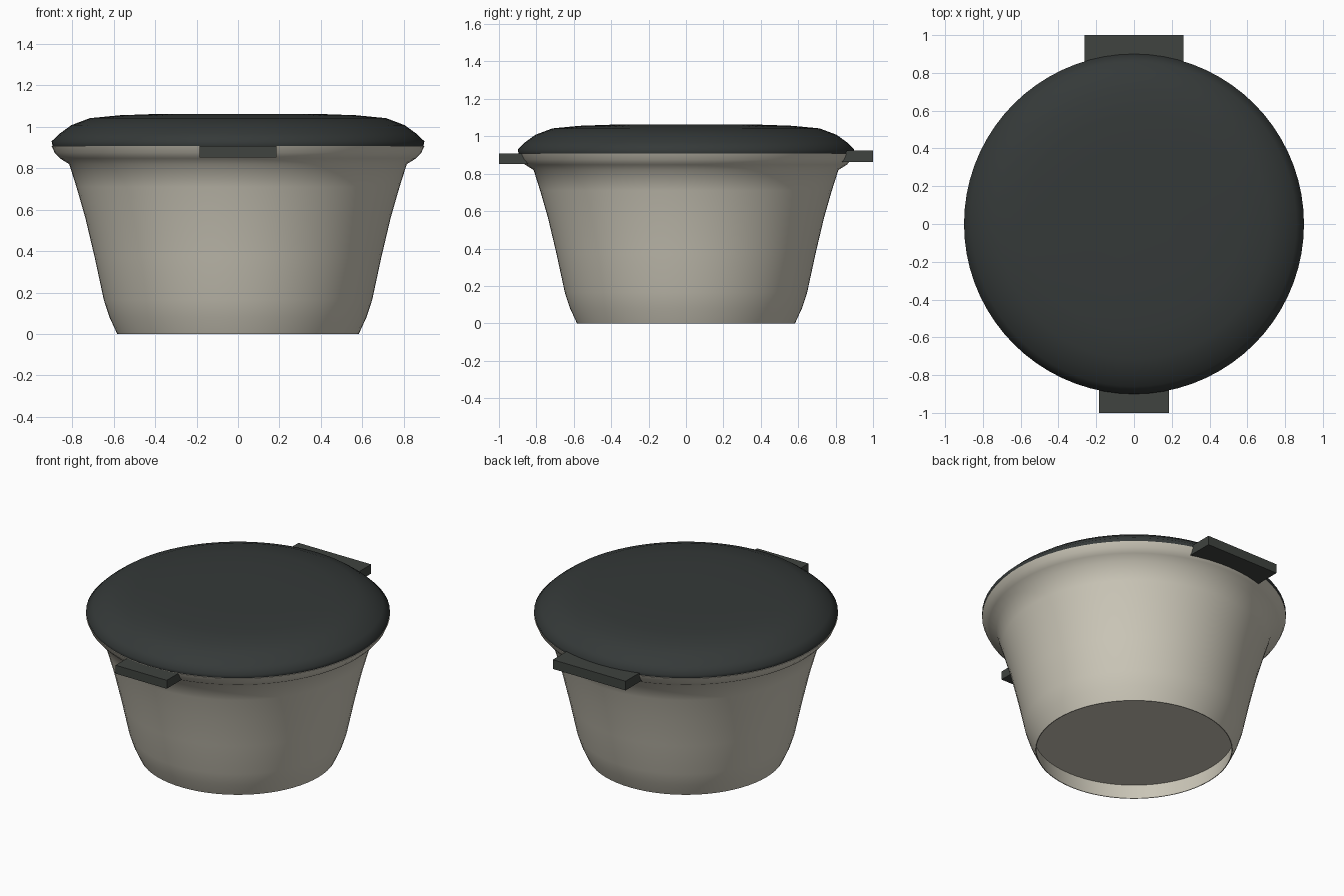
import bpy, math

if "Cube" in bpy.data.objects:
    bpy.data.objects.remove(bpy.data.objects["Cube"])

SIDES = 72


def material(name, rgb):
    m = bpy.data.materials.new(name)
    m.diffuse_color = (*rgb, 1)
    m.use_nodes = True
    m.node_tree.nodes["Principled BSDF"].inputs["Base Color"].default_value = m.diffuse_color
    return m


def add(name, verts, faces, mat):
    me = bpy.data.meshes.new(name)
    me.from_pydata(verts, [], faces)
    me.materials.append(mat)
    ob = bpy.data.objects.new(name, me)
    bpy.context.collection.objects.link(ob)
    return ob


def lathe(name, profile, mat, angle):
    """Closed solid turned around z; profile runs bottom centre -> outside -> top centre."""
    verts, faces = [], []
    for r, z in profile:
        for i in range(SIDES):
            a = 2 * math.pi * i / SIDES
            verts.append((r * math.cos(a), r * math.sin(a), z))
    for k in range(len(profile) - 1):
        for i in range(SIDES):
            j = (i + 1) % SIDES
            b, t = k * SIDES, (k + 1) * SIDES
            faces.append((b + i, b + j, t + j, t + i))
    faces.append(tuple(reversed(range(SIDES))))
    top = (len(profile) - 1) * SIDES
    faces.append(tuple(range(top, top + SIDES)))
    ob = add(name, verts, faces, mat)
    bpy.ops.object.select_all(action='DESELECT')
    ob.select_set(True)
    bpy.context.view_layer.objects.active = ob
    bpy.ops.object.shade_smooth_by_angle(angle=math.radians(angle))
    return ob


def box(name, lo, hi, mat):
    verts = [(x, y, z) for z in (lo[2], hi[2]) for y in (lo[1], hi[1]) for x in (lo[0], hi[0])]
    faces = [(0, 2, 3, 1), (4, 5, 7, 6), (0, 1, 5, 4), (2, 6, 7, 3), (0, 4, 6, 2), (1, 3, 7, 5)]
    return add(name, verts, faces, mat)


cream = material("cream", (0.60, 0.57, 0.48))
dark = material("dark_lid", (0.035, 0.041, 0.040))
grip = material("dark_handle", (0.050, 0.056, 0.050))

# Tapered bowl with a recessed floor and a flared rim
lathe("pot_body", [
    (0.595, 0.10), (0.578, 0.0), (0.583, 0.0), (0.62, 0.08), (0.648, 0.165),
    (0.692, 0.37), (0.737, 0.56), (0.78, 0.71), (0.815, 0.82),
    (0.86, 0.848), (0.885, 0.875), (0.90, 0.908)], cream, 50)

# Low domed lid
lathe("lid", [
    (0.895, 0.908), (0.90, 0.93), (0.86, 0.968), (0.805, 1.008), (0.715, 1.042),
    (0.57, 1.056), (0.40, 1.062), (0.20, 1.063)], dark, 60)

# Narrow front tab and wider back handle
box("front_handle", (-0.185, -1.0, 0.853), (0.185, -0.80, 0.908), grip)
box("back_handle", (-0.263, 0.78, 0.863), (0.263, 1.0, 0.923), grip)
